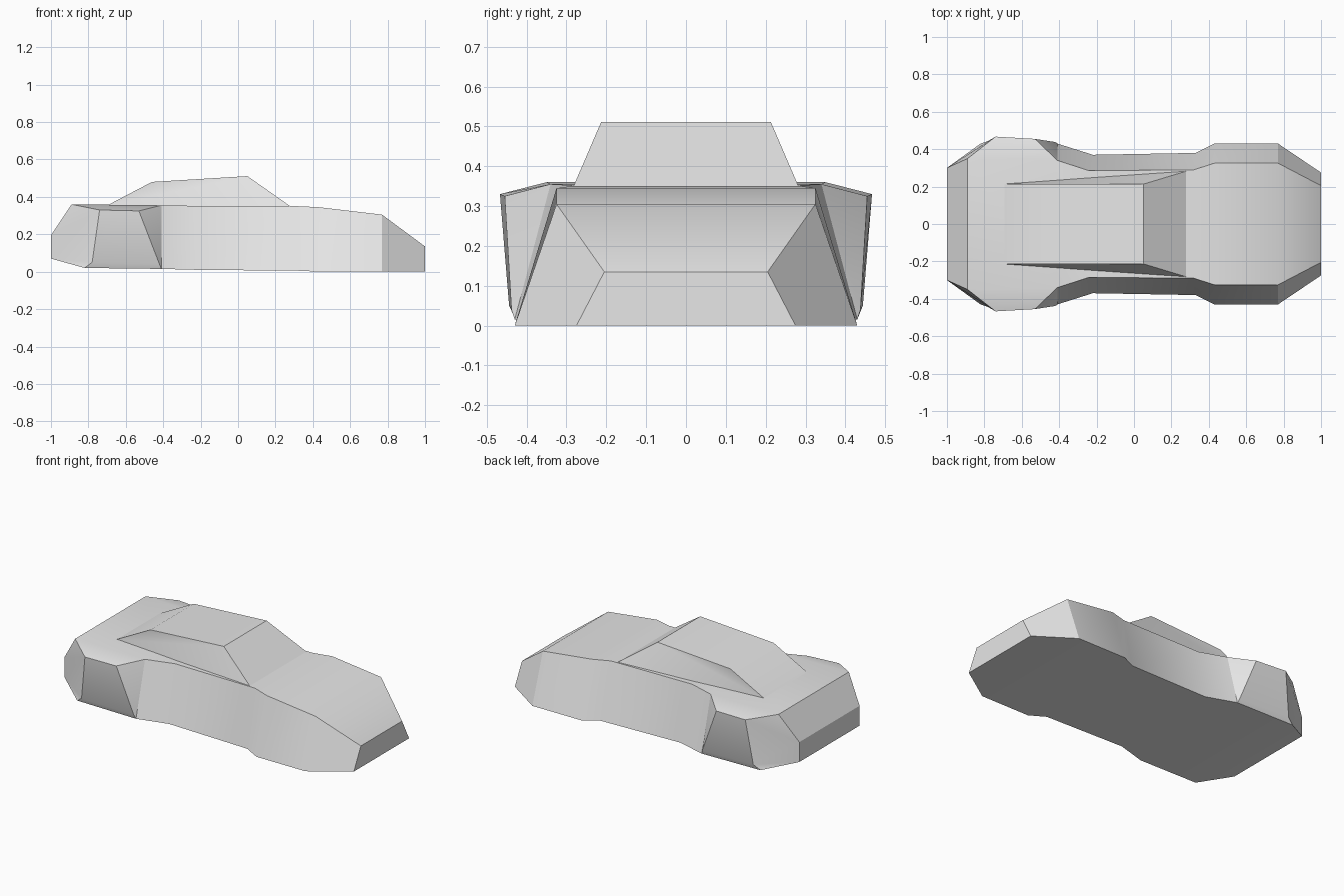
import bpy
import bmesh

if "Cube" in bpy.data.objects:
    bpy.data.objects.remove(bpy.data.objects["Cube"])

paint = bpy.data.materials.new("plain_grey")
paint.use_nodes = True
GREY = (0.8, 0.8, 0.8, 1)
paint.diffuse_color = GREY
paint.node_tree.nodes["Principled BSDF"].inputs["Base Color"].default_value = GREY


def symmetric_shell(name, points, loop, sides):
    """Span a side profile across the width and add side panels to both flanks."""
    bm = bmesh.new()
    left, right = ({k: bm.verts.new((x, s * y, z)) for k, (x, y, z) in points.items()}
                   for s in (1, -1))
    for a, b in zip(loop, loop[1:] + loop[:1]):
        bm.faces.new((left[a], left[b], right[b], right[a]))
    for panel in sides:
        bm.faces.new([left[k] for k in panel])
        bm.faces.new([right[k] for k in reversed(panel)])
    bmesh.ops.recalc_face_normals(bm, faces=bm.faces)
    mesh = bpy.data.meshes.new(name)
    bm.to_mesh(mesh)
    bm.free()
    mesh.materials.append(paint)
    obj = bpy.data.objects.new(name, mesh)
    bpy.context.collection.objects.link(obj)
    bpy.ops.object.select_all(action="DESELECT")
    obj.select_set(True)
    bpy.context.view_layer.objects.active = obj
    bpy.ops.object.shade_smooth_by_angle()


# Body: shoulder line and sill line from tail to nose
shoulder = [(-1, .3, .195), (-.89, .35, .36), (-.41, .34, .355), (-.24, .285, .352),
            (.32, .29, .35), (.43, .325, .345), (.77, .325, .305), (1, .205, .135)]
sill = [(-1, .3, .07), (-.82, .43, .02), (-.41, .43, .015), (-.22, .37, .01),
        (.33, .38, .005), (.43, .43, 0), (.77, .43, 0), (1, .275, 0)]
body = {f"t{i}": p for i, p in enumerate(shoulder)}
body.update({f"b{i}": p for i, p in enumerate(sill)})
outline = [f"t{i}" for i in range(8)] + [f"b{i}" for i in reversed(range(8))]

# Rear fender: bulging upper corners and a narrow lower lip
body.update(m1=(-.74, .467, .33), m2=(-.53, .455, .325),
            l1=(-.78, .444, .05), l2=(-.42, .438, .04))
panels = [("t1", "m1", "m2", "t2"), ("m1", "l1", "l2", "m2"), ("l1", "b1", "b2", "l2"),
          ("m2", "l2", "t2"), ("l2", "b2", "t2"), ("t0", "m1", "t1"),
          ("t0", "b0", "l1", "m1"), ("b0", "b1", "l1")]

# Flanks ahead of the rear fender
for i in range(2, 7):
    panels.append((f"t{i}", f"b{i}", f"b{i+1}", f"t{i+1}"))
symmetric_shell("car_body", body, outline, panels)

# Cabin: rear slope, roof and windscreen
cabin = {"tail": (-.70, .215, .354), "roof_back": (-.46, .215, .48),
         "roof_front": (.05, .213, .511), "screen_foot": (.285, .284, .346)}
symmetric_shell("cabin", cabin, list(cabin),
                [("tail", "roof_front", "roof_back"), ("tail", "screen_foot", "roof_front")])
